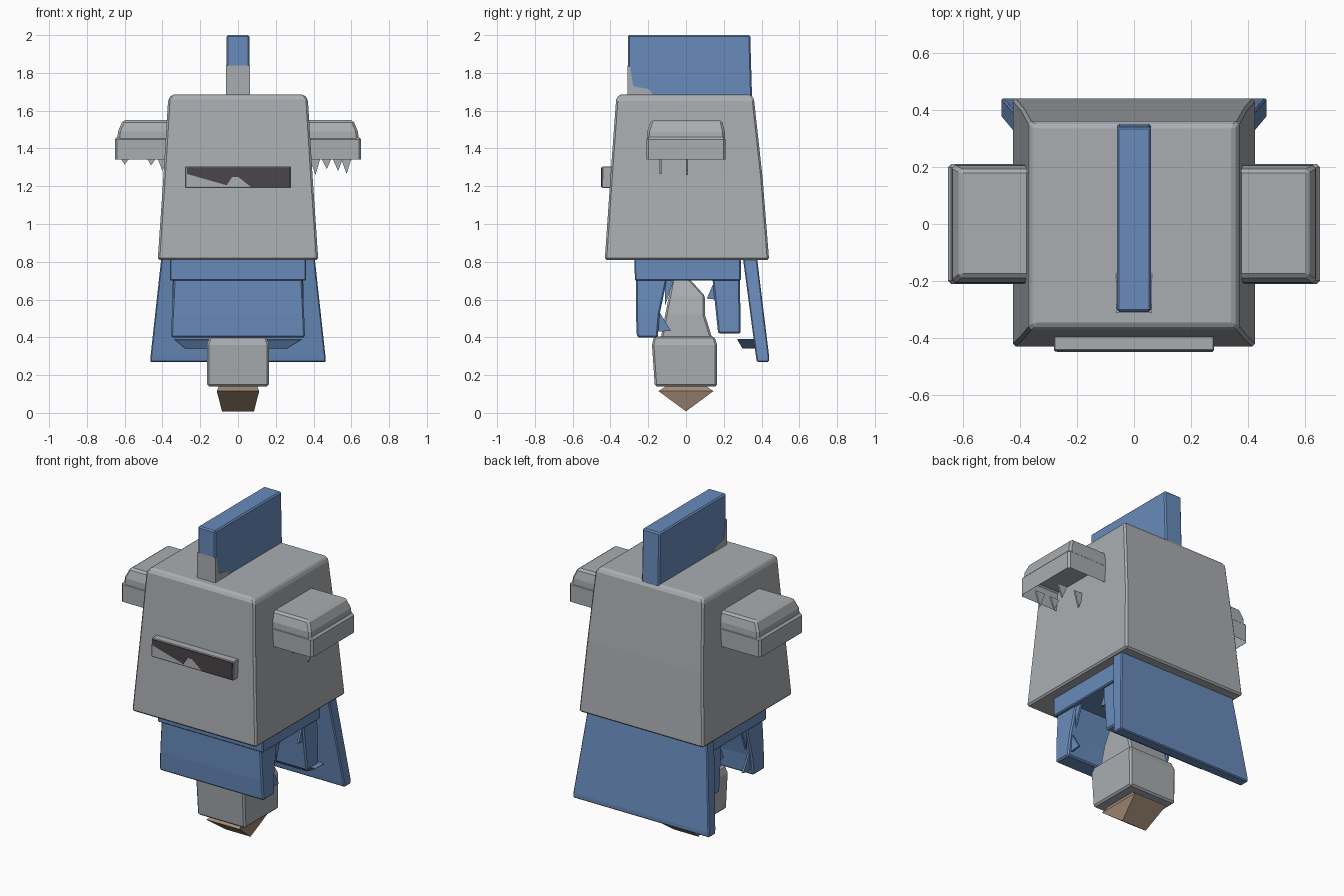
import bpy, bmesh
from mathutils import Vector

cube = bpy.data.objects.get("Cube")
if cube:
    bpy.data.objects.remove(cube)


def material(name, rgb):
    m = bpy.data.materials.new(name)
    m.use_nodes = True
    m.diffuse_color = (*rgb, 1)
    m.node_tree.nodes["Principled BSDF"].inputs["Base Color"].default_value = (*rgb, 1)
    return m


STEEL = material("steel grey", (0.40, 0.42, 0.44))
BLUE = material("cloth blue", (0.14, 0.26, 0.50))
BROWN = material("skin brown", (0.36, 0.25, 0.18))
DARK = material("visor dark", (0.07, 0.06, 0.065))


def finish(name, bm, mats, bevel=0):
    bmesh.ops.recalc_face_normals(bm, faces=bm.faces)
    mesh = bpy.data.meshes.new(name)
    bm.to_mesh(mesh)
    bm.free()
    ob = bpy.data.objects.new(name, mesh)
    bpy.context.collection.objects.link(ob)
    for m in mats:
        mesh.materials.append(m)
    if bevel:
        mod = ob.modifiers.new("edge", "BEVEL")
        mod.width, mod.segments = bevel, 1
    return ob


def rings(bm, levels):
    """Stack of rectangles (z, x0, x1, y0, y1) skinned into a closed block."""
    loops = [[bm.verts.new(p) for p in ((a, c, z), (b, c, z), (b, d, z), (a, d, z))]
             for z, a, b, c, d in levels]
    for lo, hi in zip(loops, loops[1:]):
        for i in range(4):
            j = (i + 1) % 4
            bm.faces.new((lo[i], lo[j], hi[j], hi[i]))
    bm.faces.new(loops[0][::-1])
    bm.faces.new(loops[-1])


def block(name, levels, mat, bevel=0.012):
    bm = bmesh.new()
    rings(bm, levels)
    return finish(name, bm, [mat], bevel)


def prism(name, points, depth, mats):
    """Polygon extruded along a vector."""
    bm = bmesh.new()
    face = bm.faces.new([bm.verts.new(p) for p in points])
    new = bmesh.ops.extrude_face_region(bm, geom=[face])["geom"]
    bmesh.ops.translate(bm, vec=depth, verts=[v for v in new if isinstance(v, bmesh.types.BMVert)])
    return finish(name, bm, mats)


# Tapered helmet
block("helmet", [(0.81, -0.425, 0.425, -0.43, 0.44), (1.25, -0.395, 0.395, -0.40, 0.405),
                 (1.66, -0.37, 0.37, -0.37, 0.36), (1.685, -0.35, 0.35, -0.355, 0.345)], STEEL, 0.01)

# Crest with a steel patch on its lower front corner
block("crest", [(1.66, -0.06, 0.06, -0.305, 0.35), (2.0, -0.06, 0.06, -0.308, 0.34)], BLUE, 0.008)
prism("crest_mount", [(-0.063, -0.311, 1.67), (-0.063, -0.311, 1.84), (-0.063, -0.295, 1.83),
                      (-0.063, -0.28, 1.73), (-0.063, -0.2, 1.715), (-0.063, -0.16, 1.67)],
      (0.126, 0, 0), [STEEL])

# Visor slot: raised plate with a dark broken opening
block("visor_frame", [(1.19, -0.28, 0.28, -0.446, -0.38), (1.305, -0.28, 0.28, -0.443, -0.38)], STEEL, 0.004)
prism("visor_opening", [(x, -0.449, z) for x, z in
                        ((-0.27, 1.3), (0.275, 1.3), (0.275, 1.195), (0.07, 1.195),
                         (0.0, 1.25), (-0.03, 1.25), (-0.06, 1.205), (-0.27, 1.265))],
      (0, 0.007, 0), [DARK])

# Hollow side guards, open underneath
for side, label in ((1, "left"), (-1, "right")):
    bm = bmesh.new()
    rings(bm, [(1.33, 0.36, 0.652, -0.21, 0.21), (1.49, 0.36, 0.635, -0.205, 0.205),
               (1.55, 0.35, 0.61, -0.185, 0.19)])
    bm.faces.ensure_lookup_table()
    base = min(bm.faces, key=lambda f: f.calc_center_median().z)
    bmesh.ops.inset_region(bm, faces=[base], thickness=0.03)
    bmesh.ops.translate(bm, vec=(0, 0, 0.13), verts=base.verts)
    bmesh.ops.scale(bm, vec=(side, 1, 1), verts=bm.verts)
    finish(label + "_ear_guard", bm, [STEEL], 0.012)

# Ragged tatters under the guards
for side, tips in ((1, ((0.41, 1.26), (0.47, 1.29), (0.53, 1.28), (0.575, 1.265))),
                   (-1, ((0.40, 1.28), (0.46, 1.31), (0.6, 1.315)))):
    for i, (x, z) in enumerate(tips):
        y = -0.14 if i % 2 else 0.0
        prism("guard_tatter", [(side * (x - 0.035), y, 1.36), (side * (x + 0.03), y, 1.36),
                               (side * x, y, z)], (0, 0.01, 0), [STEEL])

# Tunic: top yoke, front and back panels with open sides
block("tunic_yoke", [(0.70, -0.36, 0.36, -0.27, 0.29), (0.84, -0.36, 0.36, -0.275, 0.29)], BLUE, 0.006)
block("tunic_front", [(0.40, -0.355, 0.355, -0.26, -0.15), (0.52, -0.35, 0.35, -0.265, -0.14),
                      (0.71, -0.34, 0.34, -0.265, -0.10)], BLUE, 0.008)
block("tunic_back", [(0.42, -0.35, 0.35, 0.17, 0.29), (0.71, -0.345, 0.345, 0.14, 0.285)], BLUE, 0.008)
# Frayed corners of the side openings
for side in (1, -1):
    for y, dy, z in ((-0.15, 0.07, 0.43), (0.16, -0.05, 0.60), (-0.11, 0.05, 0.71)):
        prism("tunic_fray", [(side * 0.335, y, z), (side * 0.335, y + dy, z + 0.005),
                             (side * 0.335, y, z + 0.12 if z < 0.7 else z - 0.14)],
              (-0.012 * side, 0, 0), [BLUE])

# Flared cape hanging behind, with a lower inner hem
block("cape", [(0.27, -0.465, 0.465, 0.375, 0.44), (0.30, -0.463, 0.463, 0.37, 0.44),
               (0.83, -0.405, 0.405, 0.30, 0.375)], BLUE, 0.006)
block("cape_hem", [(0.34, -0.28, 0.26, 0.30, 0.38), (0.39, -0.34, 0.34, 0.27, 0.38)], BLUE, 0.004)

# Trunk core inside the tunic and squared lower block
block("trunk", [(0.36, -0.14, 0.14, -0.14, 0.15), (0.52, -0.13, 0.13, -0.11, 0.10),
                (0.62, -0.11, 0.11, -0.09, 0.10), (0.73, -0.07, 0.07, -0.07, 0.0)], STEEL, 0.01)
block("hip_block", [(0.14, -0.163, 0.163, -0.165, 0.165), (0.36, -0.165, 0.165, -0.18, 0.165),
                    (0.405, -0.15, 0.15, -0.17, 0.15)], STEEL, 0.01)

# Faceted wedge foot
bm = bmesh.new()
for x, y, z in ((0.10, 0.10, 0.145), (0.112, 0.145, 0.115), (0.085, 0.0, 0.008), (0.095, 0.07, 0.06)):
    for sx in (1, -1):
        for sy in (1, -1):
            bm.verts.new((sx * x, sy * y, z))
bmesh.ops.remove_doubles(bm, verts=bm.verts, dist=0.0005)
bmesh.ops.convex_hull(bm, input=bm.verts)
finish("foot", bm, [BROWN])
